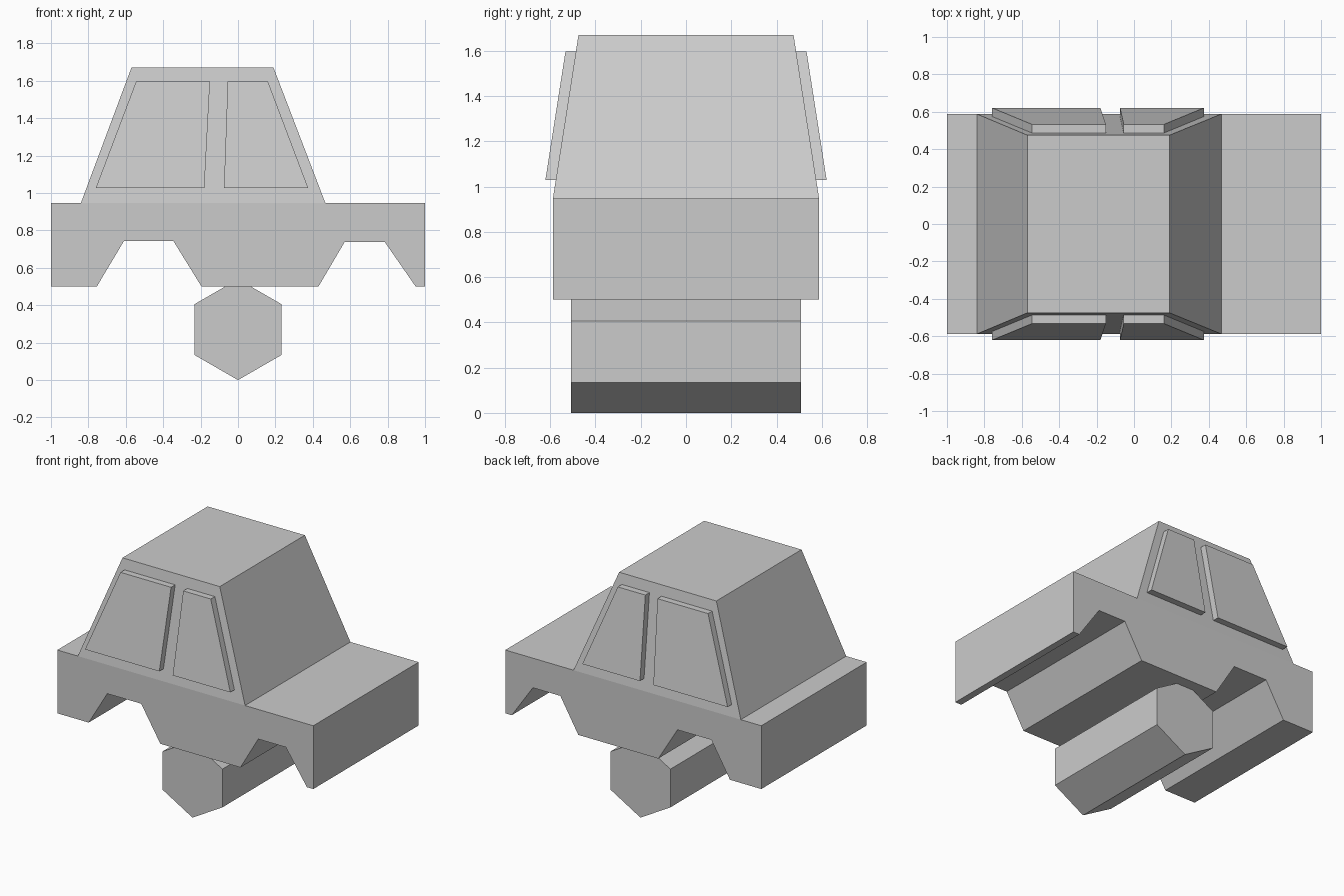
import bpy, bmesh, math

if "Cube" in bpy.data.objects:
    bpy.data.objects.remove(bpy.data.objects["Cube"])


def add_object(name, bm):
    bmesh.ops.recalc_face_normals(bm, faces=bm.faces)
    mesh = bpy.data.meshes.new(name)
    bm.to_mesh(mesh)
    bm.free()
    obj = bpy.data.objects.new(name, mesh)
    bpy.context.collection.objects.link(obj)
    return obj


def extrude_profile(points, near, far):
    """Prism from (x, z) points; near(z) and far(z) give the y of its two ends."""
    bm = bmesh.new()
    a = [bm.verts.new((x, near(z), z)) for x, z in points]
    b = [bm.verts.new((x, far(z), z)) for x, z in points]
    ends = [bm.faces.new(a), bm.faces.new(b[::-1])]
    for i in range(len(points)):
        j = (i + 1) % len(points)
        bm.faces.new((a[j], a[i], b[i], b[j]))
    return bm, a, b, ends


BELT, ROOF = 0.947, 1.67
HALF_WIDTH, ROOF_HALF_WIDTH = 0.588, 0.475


def side(z):
    """Half width of the shell: straight up to the belt line, then leaning in."""
    t = max(0, (z - BELT) / (ROOF - BELT))
    return HALF_WIDTH + t * (ROOF_HALF_WIDTH - HALF_WIDTH)


# Body shell: lower body with wheel arches and tapered cabin
shell = [(-1, 0.5), (-0.755, 0.5), (-0.61, 0.743), (-0.345, 0.743), (-0.195, 0.5),
         (0.43, 0.5), (0.57, 0.738), (0.785, 0.738), (0.95, 0.5), (1, 0.5),
         (1, BELT), (0.467, BELT), (0.19, ROOF), (-0.57, ROOF), (-0.84, BELT), (-1, BELT)]
bm, a, b, ends = extrude_profile(shell, lambda z: -side(z), side)
for face, ring in zip(ends, (a, b)):
    bmesh.utils.face_split(face, ring[11], ring[14])
add_object("car_body", bm)

# Raised side windows, mirrored to the other side
windows = {
    "rear_windows": [(-0.76, 1.028), (-0.18, 1.028), (-0.15, 1.596), (-0.545, 1.596)],
    "front_windows": [(-0.075, 1.028), (0.375, 1.028), (0.16, 1.596), (-0.055, 1.596)],
}
for name, points in windows.items():
    bm, *_ = extrude_profile(points, lambda z: -side(z) - 0.046, lambda z: -side(z) + 0.003)
    obj = add_object(name, bm)
    mirror = obj.modifiers.new("Mirror", 'MIRROR')
    mirror.use_axis = (False, True, False)

# Six-sided roller under the body
R = 0.27
hexagon = [(R * math.sin(math.radians(60 * i)), R - R * math.cos(math.radians(60 * i)))
           for i in range(6)]
bm, *_ = extrude_profile(hexagon, lambda z: -0.508, lambda z: 0.508)
add_object("wheel_roller", bm)
